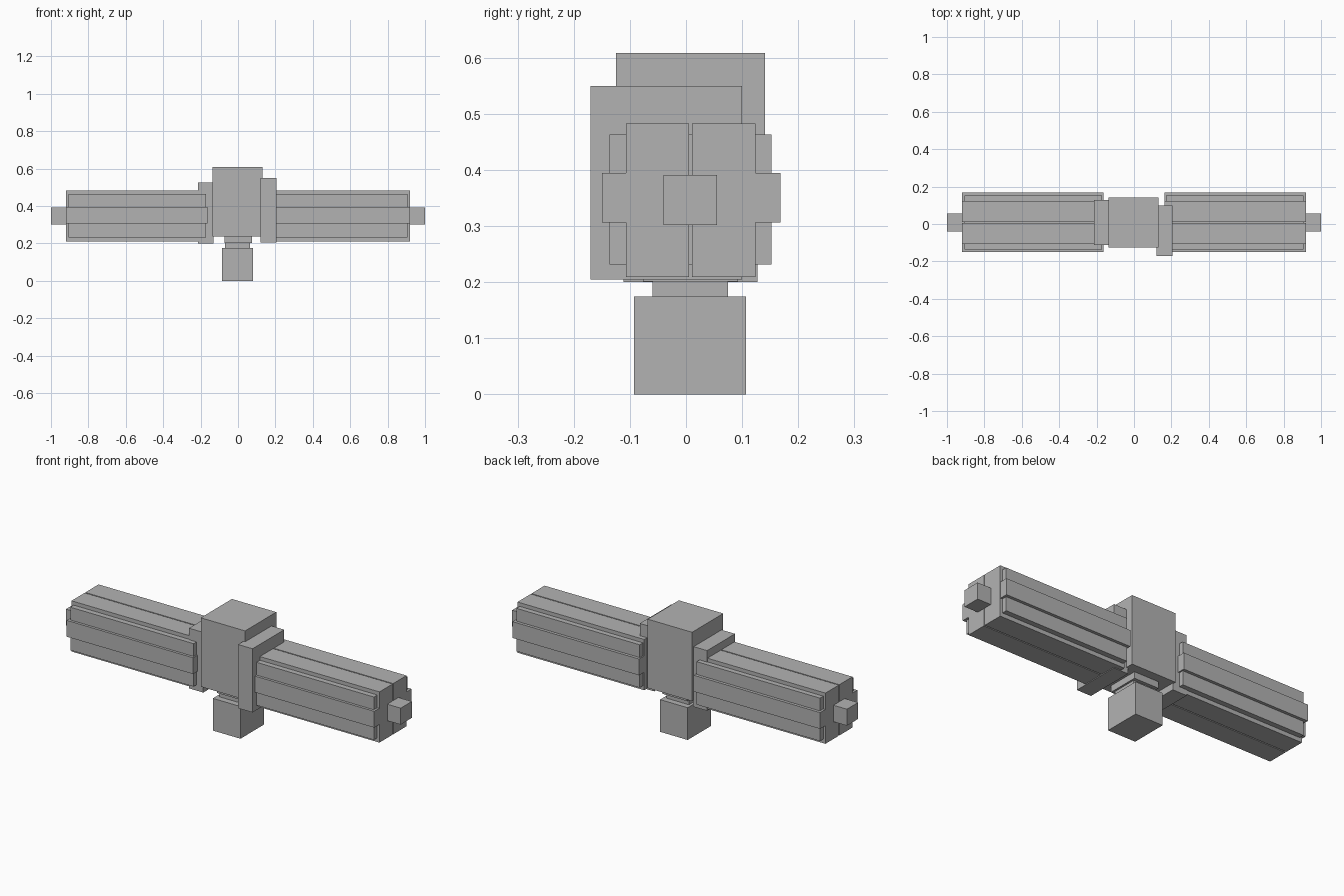
import bpy

cube = bpy.data.objects.get("Cube")
if cube:
    bpy.data.objects.remove(cube, do_unlink=True)

# Single flat grey
grey = bpy.data.materials.new("plain grey")
grey.use_nodes = True
colour = (0.45, 0.45, 0.45, 1)
grey.diffuse_color = colour
grey.node_tree.nodes["Principled BSDF"].inputs["Base Color"].default_value = colour


def box(name, x, y, z):
    """Box spanning the given (min, max) range on each axis."""
    bpy.ops.mesh.primitive_cube_add(size=1)
    ob = bpy.context.object
    ob.name = ob.data.name = name
    for v in ob.data.vertices:
        v.co = [r[0] if c < 0 else r[1] for c, r in zip(v.co, (x, y, z))]
    ob.data.materials.append(grey)
    return ob


# Pedestal
box("base", (-0.085, 0.08), (-0.093, 0.107), (0, 0.174))
box("neck", (-0.07, 0.065), (-0.06, 0.075), (0.174, 0.201))
box("collar", (-0.072, 0.075), (-0.077, 0.093), (0.201, 0.236))

# Central hub with its two side plates
box("hub", (-0.135, 0.13), (-0.125, 0.141), (0.236, 0.608))
box("left_plate", (0.12, 0.206), (-0.17, 0.10), (0.205, 0.549))
box("right_plate", (-0.215, -0.13), (-0.111, 0.127), (0.2, 0.525))

# Arms: paired beams around a core, with raised rails front and back
for side, s in (("left", 1), ("right", -1)):
    def span(inner, outer):
        return tuple(sorted((s * inner, s * outer)))

    box(side + "_front_beam", span(0.163, 0.92), (-0.107, 0.005), (0.209, 0.483))
    box(side + "_back_beam", span(0.163, 0.92), (0.011, 0.124), (0.209, 0.483))
    box(side + "_core", span(0.17, 0.907), (-0.136, 0.152), (0.231, 0.463))
    box(side + "_front_rail", span(0.163, 0.919), (-0.15, -0.10), (0.306, 0.394))
    box(side + "_back_rail", span(0.163, 0.919), (0.118, 0.168), (0.306, 0.394))
    box(side + "_end_cap", span(0.90, 1.0), (-0.04, 0.055), (0.302, 0.391))
